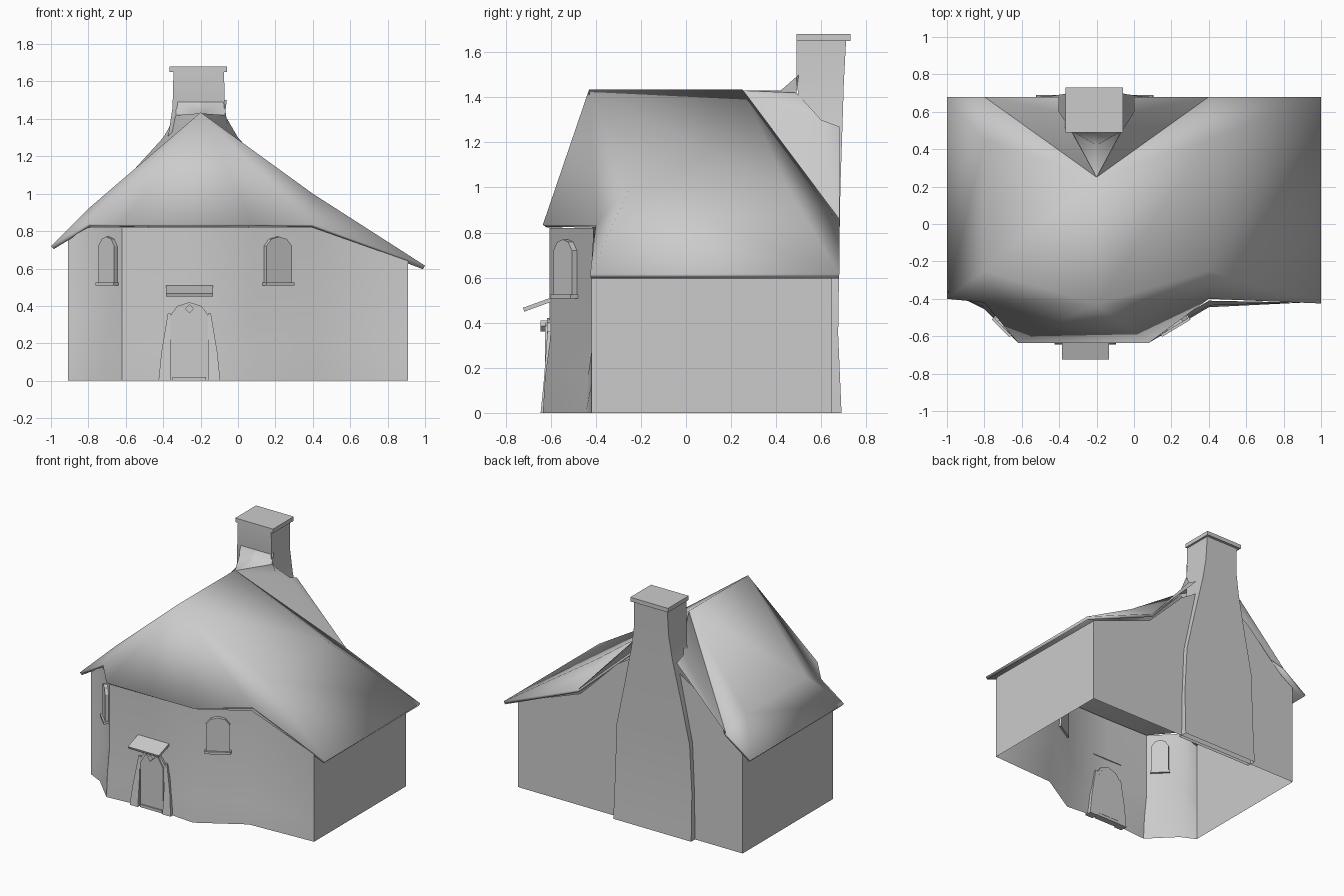
import bpy, bmesh, math
from mathutils import Matrix

if "Cube" in bpy.data.objects:
    bpy.data.objects.remove(bpy.data.objects["Cube"])


def make(name, verts, faces, angle=None, mat=None, normals=True):
    me = bpy.data.meshes.new(name)
    me.from_pydata(verts, [], faces)
    bm = bmesh.new()
    bm.from_mesh(me)
    if normals:
        bmesh.ops.recalc_face_normals(bm, faces=bm.faces)
    if mat:
        bm.transform(mat)
    bm.to_mesh(me)
    bm.free()
    ob = bpy.data.objects.new(name, me)
    bpy.context.collection.objects.link(ob)
    if angle:
        bpy.context.view_layer.objects.active = ob
        bpy.ops.object.select_all(action='DESELECT')
        ob.select_set(True)
        bpy.ops.object.shade_smooth_by_angle(angle=math.radians(angle))
    return ob


def loft(name, rings, closed=True, caps=(False, False), angle=None, mat=None):
    n = len(rings[0])
    verts = [p for r in rings for p in r]
    faces = [(k*n+i, k*n+(i+1) % n, (k+1)*n+(i+1) % n, (k+1)*n+i)
             for k in range(len(rings)-1) for i in range(n if closed else n-1)]
    if caps[0]:
        faces.append(tuple(range(n))[::-1])
    if caps[1]:
        faces.append(tuple(range(len(verts)-n, len(verts))))
    return make(name, verts, faces, angle, mat)


def rect(x0, x1, y0, y1, z):
    return [(x0, y0, z), (x1, y0, z), (x1, y1, z), (x0, y1, z)]


def box(name, x0, x1, y0, y1, z0, z1, mat=None):
    return loft(name, [rect(x0, x1, y0, y1, z0), rect(x0, x1, y0, y1, z1)],
                caps=(True, True), mat=mat)


def place(x, y, z, deg=0, axis='Z'):
    return Matrix.Translation((x, y, z)) @ Matrix.Rotation(math.radians(deg), 4, axis)


def arch(name, w, h, d, mat):
    """Arched panel with a chamfered head, facing -y."""
    w /= 2
    prof = [(-w, 0), (w, 0), (w, h*.8), (w*.6, h*.95), (0, h), (-w*.6, h*.95), (-w, h*.8)]
    return loft(name, [[(x, y, z) for x, z in prof] for y in (-d, d)],
                caps=(True, True), mat=mat)


# Walls: plan outline (x, y, top height), open above and below
plan = [(-.91, -.40, .76), (-.8, -.42, .82), (-.62, -.6, .82), (-.27, -.605, .82), (.08, -.6, .82),
        (.4, -.41, .82), (.91, -.42, .64), (.91, .645, .63), (.4, .645, .82), (.1, .645, 1.12),
        (-.2, .645, 1.3), (-.5, .645, 1.12), (-.8, .645, .83), (-.91, .645, .76)]
rings = []
for t, out in ((0, .035), (.2, .025), (.42, 0), (1, 0)):
    ring = []
    for i, (x, y, top) in enumerate(plan):
        o = out if 1 <= i <= 5 and i != 3 else 0
        ring.append((x, y - o, top*t if t < 1 else top))
    rings.append(ring)
loft("walls", rings, angle=35)

# Roof: ridge with a bowed hip at the front and a notch behind for the chimney
rv = [(-1, -.4, .72), (-1, .68, .72), (-.8, -.42, .84), (-.8, -.25, .92), (-.8, .45, .92),
      (-.8, .68, .86), (-.62, -.635, .835), (.08, -.635, .835), (-.2, -.43, 1.435),
      (-.2, .25, 1.435), (.4, -.4, .835), (.4, -.25, 1.0), (.4, .45, 1.0), (.4, .68, .86),
      (1, -.425, .615), (1, .68, .615)]
rf = [(0, 2, 3), (0, 3, 4, 1), (1, 4, 5), (3, 8, 9, 4), (4, 9, 5), (2, 6, 8), (2, 8, 3),
      (6, 7, 8), (7, 10, 8), (10, 11, 8), (8, 11, 12, 9), (12, 13, 9),
      (10, 14, 11), (11, 14, 15, 12), (12, 15, 13)]
roof = make("roof", rv, rf, angle=70)
if sum(p.normal.z for p in roof.data.polygons) < 0:
    roof.data.flip_normals()
m = roof.modifiers.new("thickness", 'SOLIDIFY')
m.thickness, m.offset = .022, -1

# Chimney: wide base tapering into a straight stack, with a cap
cx = -.21
loft("chimney", [rect(cx-w, cx+w, y0, y1, z) for w, y0, y1, z in (
    (.315, .62, .69, 0), (.31, .62, .675, .35), (.295, .62, .68, .7), (.23, .58, .685, 1.0),
    (.165, .52, .695, 1.3), (.14, .49, .7, 1.46), (.135, .49, .71, 1.65))],
    caps=(False, True), angle=40)
box("chimney_cap", -.365, -.06, .49, .73, 1.65, 1.68)

# Saddle joining the roof notch to both sides of the chimney
for side, name in ((1, "saddle_right"), (-1, "saddle_left")):
    sv = [(0, .25, 1.43), (0, .42, 1.43), (.13, .49, 1.42), (.2, .6, 1.3),
          (.2, .68, 1.27), (.6, .68, .86), (0, .5, 1.5), (.14, .5, 1.5)]
    make(name, [(-.2 + side*x, y, z) for x, y, z in sv],
         [(0, 1, 2), (0, 2, 3), (0, 3, 5), (3, 4, 5), (1, 6, 7, 2)], angle=60)

# Windows on the two slanted wall sections, with sills
for name, x, y, w, deg in (("right", .21, -.53, .16, 31), ("left", -.69, -.535, .12, -45)):
    mat = place(x, y, .52, deg)
    arch("window_" + name, w, .25, .02, mat)
    box("window_sill_" + name, -w/2-.008, w/2+.008, -.032, .02, -.012, .006, mat)

# Door, flared jambs, step, crest and tilted awning
arch("door", .18, .385, .02, place(-.26, -.605, .02))
arch("door_frame", .22, .42, .015, place(-.26, -.602, 0))
for s, name in ((1, "door_jamb_right"), (-1, "door_jamb_left")):
    def jamb(a, b, y, z):
        x0, x1 = sorted((-.26 + s*a, -.26 + s*b))
        return rect(x0, x1, y, -.59, z)
    loft(name, [jamb(.1, .165, -.645, 0), jamb(.1, .15, -.63, .15), jamb(.1, .115, -.615, .36)],
         caps=(True, True), angle=40)
box("door_step", -.35, -.17, -.635, -.6, 0, .02)
box("door_crest", -.017, .017, -.04, 0, -.017, .017, place(-.26, -.605, .385, 45, 'Y'))
box("awning", -.125, .125, -.115, .01, -.009, .009, place(-.26, -.612, .497, 20, 'X'))
